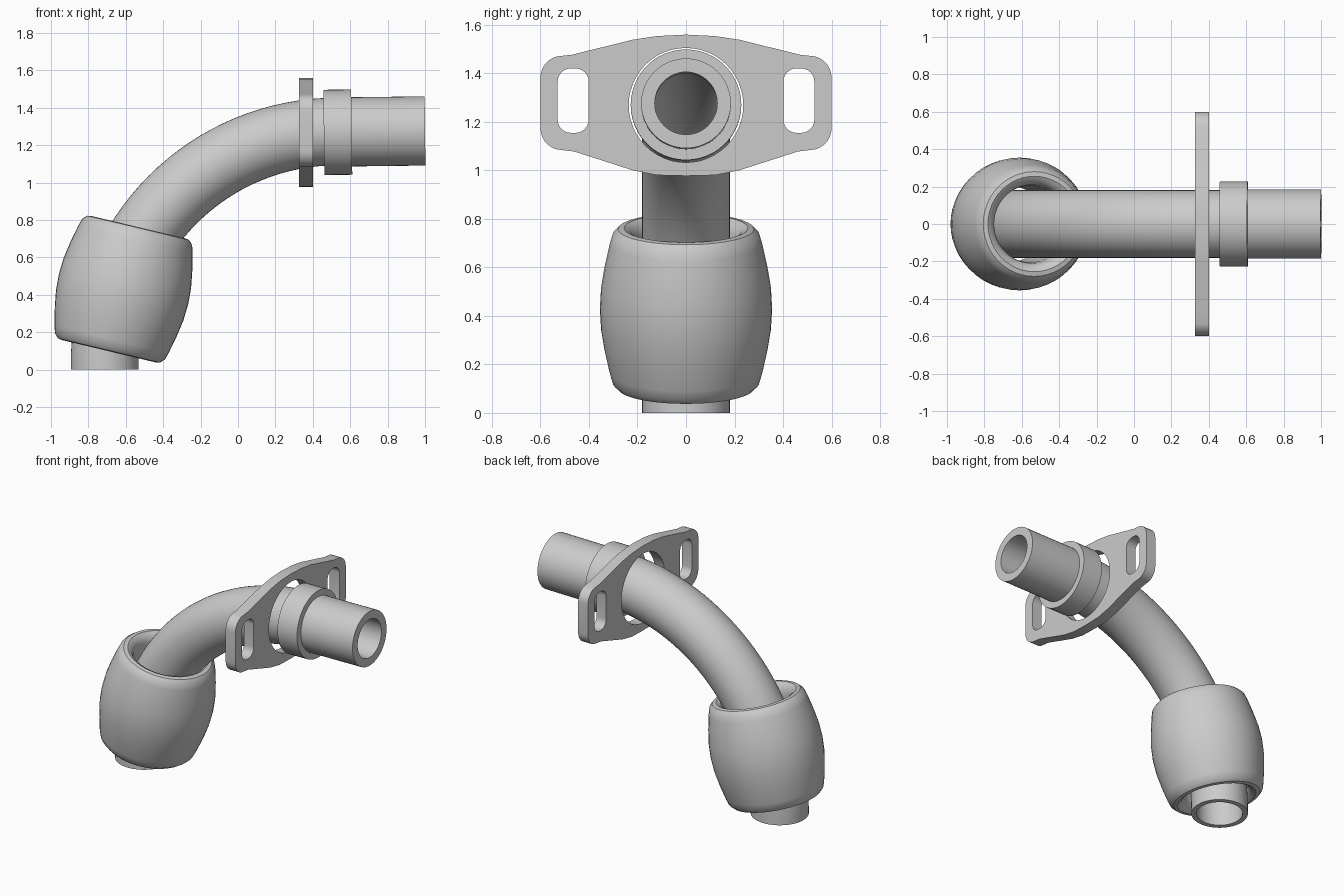
import bpy, bmesh, math
from mathutils import Vector, Matrix

if "Cube" in bpy.data.objects:
    bpy.data.objects.remove(bpy.data.objects["Cube"])

Y = Vector((0, 1, 0))


def smooth(ob, angle=35):
    bpy.ops.object.select_all(action='DESELECT')
    ob.select_set(True)
    bpy.context.view_layer.objects.active = ob
    bpy.ops.object.shade_smooth_by_angle(angle=math.radians(angle))


def skin(name, stations, seg=48):
    """Closed loop of rings: each station is (centre, axis, radius), axis in the XZ plane."""
    bm = bmesh.new()
    rings = []
    for c, axis, r in stations:
        v = axis.cross(Y)
        rings.append([bm.verts.new(c + r * (math.cos(a) * Y + math.sin(a) * v))
                      for a in (2 * math.pi * i / seg for i in range(seg))])
    for k, ring in enumerate(rings):
        nxt = rings[(k + 1) % len(rings)]
        for i in range(seg):
            j = (i + 1) % seg
            bm.faces.new((ring[i], ring[j], nxt[j], nxt[i]))
    bmesh.ops.recalc_face_normals(bm, faces=bm.faces)
    me = bpy.data.meshes.new(name)
    bm.to_mesh(me)
    bm.free()
    ob = bpy.data.objects.new(name, me)
    bpy.context.collection.objects.link(ob)
    smooth(ob)
    return ob


def pipe(name, path, outer, inner):
    return skin(name, [(c, d, outer) for c, d in path] +
                      [(c, d, inner) for c, d in reversed(path)])


def straight(x0, x1, z0, z1):
    a, b = Vector((x0, 0, z0)), Vector((x1, 0, z1))
    d = (b - a).normalized()
    return [(a, d), (b, d)]


# bent tube: quarter arc from the vertical inlet to the horizontal outlet
bend_c, R = Vector((0.53, 0, 0.03)), 1.243
path = [(Vector((bend_c.x - R, 0, 0.0)), Vector((0, 0, 1)))]
for i in range(33):
    a = math.radians(90 * i / 32)
    path.append((bend_c + R * Vector((-math.cos(a), 0, math.sin(a))),
                 Vector((math.sin(a), 0, math.cos(a)))))
pipe("bent_tube", path, 0.181, 0.147)

# outlet stub and its collar
pipe("outlet_stub", straight(0.5, 1.0, 1.270, 1.276), 0.185, 0.129)
pipe("collar", straight(0.459, 0.608, 1.268, 1.270), 0.228, 0.175)

# barrel-shaped nut, tilted on the tube
half = [(0.205, 0.25), (0.21, 0.295), (0.228, 0.327), (0.255, 0.341), (0.28, 0.337),
        (0.302, 0.315), (0.314, 0.275), (0.335, 0.18), (0.35, 0.09)]
profile = half + [(0.355, 0)] + [(r, -t) for r, t in reversed(half)]
tilt = math.radians(13.4)
axis = Vector((math.sin(tilt), 0, math.cos(tilt)))
nut_c = Vector((-0.612, 0, 0.43))
skin("barrel_nut", [(nut_c + axis * t, axis, r) for r, t in profile])


# flange plate: outline with a round bore and two rounded slots
def arc(cx, cy, r, a0, a1, n):
    return [(cx + r * math.cos(math.radians(a0 + (a1 - a0) * i / n)),
             cy + r * math.sin(math.radians(a0 + (a1 - a0) * i / n))) for i in range(n + 1)]


def slot(cx, cy, hw, hh, r):
    pts = []
    for sx, sy, a in ((1, 1, 0), (-1, 1, 90), (-1, -1, 180), (1, -1, 270)):
        pts += arc(cx + sx * (hw - r), cy + sy * (hh - r), r, a, a + 90, 6)
    return pts


right_side = [(0.12, 0.98), (0.22, 1.0), (0.47, 1.075)]
right_side += arc(0.51, 1.173, 0.09, -75, 0, 6)
right_side += arc(0.51, 1.382, 0.09, 0, 75, 6)
right_side += [(0.47, 1.476), (0.22, 1.538), (0.12, 1.553)]
right_side[2] = (0.46, 1.077)
outline = [(0, 0.977)] + right_side + [(0, 1.559)] + [(-y, z) for y, z in reversed(right_side)]
loops = [outline, arc(0, 1.268, 0.236, 0, 352.5, 47),
         slot(0.465, 1.287, 0.064, 0.133, 0.055), slot(-0.465, 1.287, 0.064, 0.133, 0.055)]
cu = bpy.data.curves.new("flange_outline", 'CURVE')
cu.dimensions = '2D'
cu.fill_mode = 'BOTH'
cu.extrude = 0.037
for pts in loops:
    sp = cu.splines.new('POLY')
    sp.points.add(len(pts) - 1)
    for p, (y, z) in zip(sp.points, pts):
        p.co = (y, z, 0, 1)
    sp.use_cyclic_u = True
flange = bpy.data.objects.new("flange_plate", cu)
bpy.context.collection.objects.link(flange)
bpy.ops.object.select_all(action='DESELECT')
flange.select_set(True)
bpy.context.view_layer.objects.active = flange
bpy.ops.object.convert(target='MESH')
flange = bpy.context.view_layer.objects.active
flange.name = "flange_plate"
# local x, y, z become world y, z, x
flange.data.transform(Matrix(((0, 0, 1, 0.363), (1, 0, 0, 0), (0, 1, 0, 0), (0, 0, 0, 1))))
bm = bmesh.new()
bm.from_mesh(flange.data)
bmesh.ops.remove_doubles(bm, verts=bm.verts, dist=0.0005)
bmesh.ops.recalc_face_normals(bm, faces=bm.faces)
bm.to_mesh(flange.data)
bm.free()
smooth(flange)
